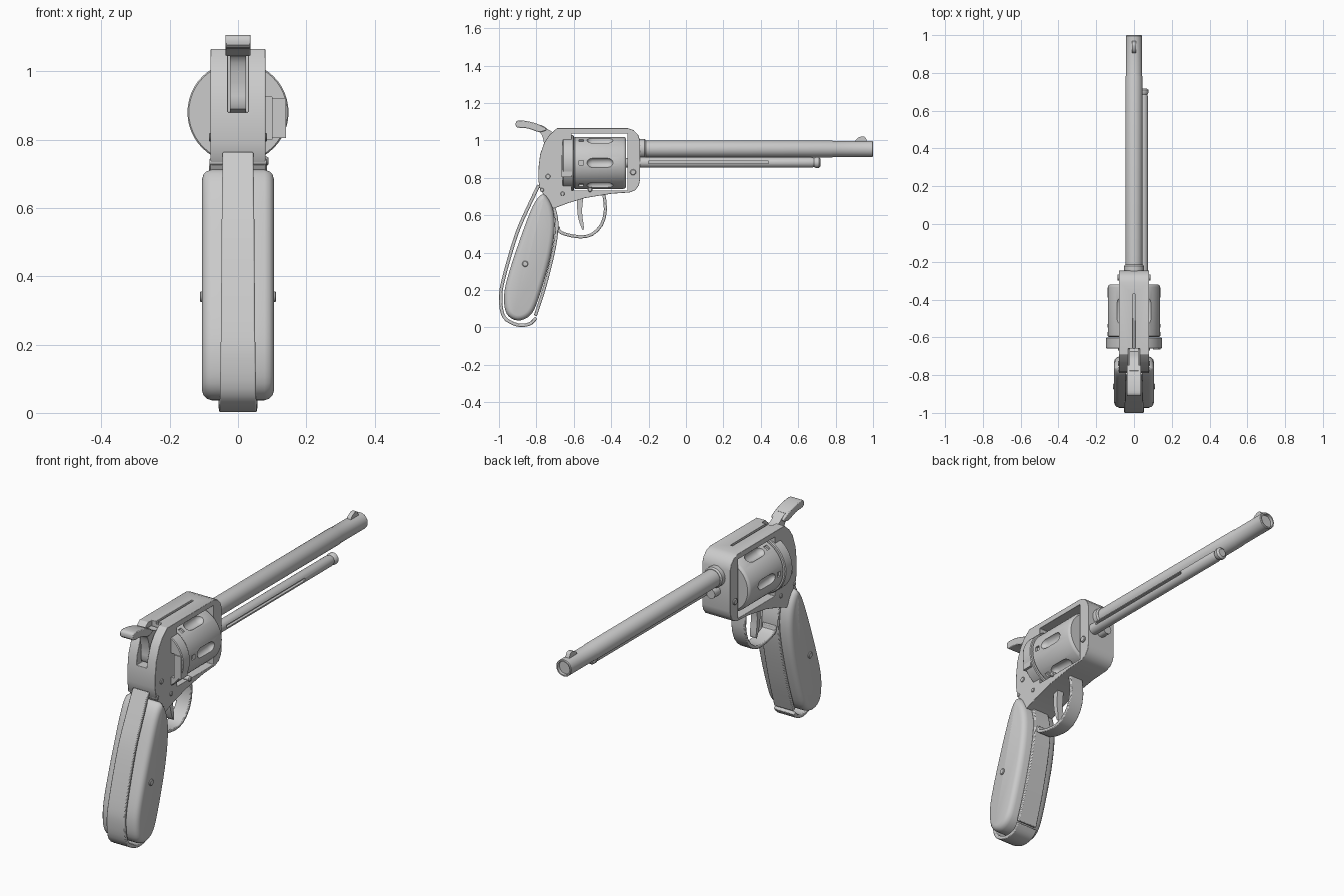
import bpy, bmesh, math
from mathutils import Vector

if "Cube" in bpy.data.objects:
    bpy.data.objects.remove(bpy.data.objects["Cube"], do_unlink=True)


def finish(obj, angle=35):
    bpy.ops.object.select_all(action='DESELECT')
    obj.select_set(True)
    bpy.context.view_layer.objects.active = obj
    bpy.ops.object.shade_smooth_by_angle(angle=math.radians(angle))
    return obj


def loft(name, rings):
    """Skin a list of equal closed rings and cap both ends."""
    bm = bmesh.new()
    rows = [[bm.verts.new(p) for p in ring] for ring in rings]
    n = len(rows[0])
    for a, b in zip(rows, rows[1:]):
        for i in range(n):
            j = (i + 1) % n
            bm.faces.new((a[i], a[j], b[j], b[i]))
    bm.faces.new(rows[0][::-1])
    bm.faces.new(rows[-1])
    bmesh.ops.recalc_face_normals(bm, faces=bm.faces)
    mesh = bpy.data.meshes.new(name)
    bm.to_mesh(mesh)
    bm.free()
    obj = bpy.data.objects.new(name, mesh)
    bpy.context.collection.objects.link(obj)
    return finish(obj)


def slab(name, outline, x0, x1):
    """Extrude a (y, z) outline across x."""
    return loft(name, [[(x, y, z) for y, z in outline] for x in (x0, x1)])


def box(name, x0, x1, y0, y1, z0, z1):
    return slab(name, [(y0, z0), (y1, z0), (y1, z1), (y0, z1)], x0, x1)


def lathe(name, profile, cx=0.0, cz=0.0, axis='Y', seg=32, cy=0.0):
    """Turn (position, radius) pairs round a line along y or x."""
    rings = []
    for t, r in profile:
        ring = []
        for i in range(seg):
            a = math.tau * i / seg
            u, v = r * math.cos(a), r * math.sin(a)
            ring.append((cx + u, t, cz + v) if axis == 'Y' else (t, cy + u, cz + v))
        rings.append(ring)
    return loft(name, rings)


def cut(obj, cutter):
    cutter.hide_render = True
    bpy.context.view_layer.objects.active = obj
    mod = obj.modifiers.new("cut", 'BOOLEAN')
    mod.operation, mod.solver, mod.object = 'DIFFERENCE', 'EXACT', cutter
    bpy.ops.object.modifier_apply(modifier=mod.name)
    bpy.data.objects.remove(cutter, do_unlink=True)
    finish(obj)


def bevel(obj, width, segments=2):
    mod = obj.modifiers.new("bevel", 'BEVEL')
    mod.width, mod.segments = width, segments
    mod.limit_method, mod.angle_limit = 'ANGLE', math.radians(40)


def spline(points, steps=4, closed=False):
    """Smooth curve through (y, z) points."""
    p = [Vector(q) for q in points]
    n = len(p)
    out = []
    for i in range(n if closed else n - 1):
        if closed:
            a, b, c, d = (p[(i + k) % n] for k in (-1, 0, 1, 2))
        else:
            a, b, c, d = (p[min(max(i + k, 0), n - 1)] for k in (-1, 0, 1, 2))
        for s in range(steps):
            t = s / steps
            out.append(0.5 * (2 * b + (c - a) * t + (2 * a - 5 * b + 4 * c - d) * t ** 2
                              + (3 * b - a - 3 * c + d) * t ** 3))
    return out if closed else out + [p[-1]]


def normals(path, closed=False):
    n = len(path)
    result = []
    for i in range(n):
        a = path[i - 1] if closed or i else path[0]
        b = path[(i + 1) % n] if closed or i < n - 1 else path[-1]
        d = (b - a).normalized()
        result.append(Vector((-d.y, d.x)))
    return result


def ribbon(name, points, thick, w0, w1, steps=4):
    """Flat strap following a path, thickened to the left of its direction."""
    path = spline(points, steps)
    rings = []
    for i, (p, n) in enumerate(zip(path, normals(path))):
        w = w0 + (w1 - w0) * i / (len(path) - 1)
        q = p + n * thick
        rings.append([(-w, p.x, p.y), (w, p.x, p.y), (w, q.x, q.y), (-w, q.x, q.y)])
    obj = loft(name, rings)
    bevel(obj, 0.004)
    return obj


AXIS = 0.88

# Frame with cylinder window, hammer slot and sighting groove
frame = slab("frame", [
    (-.69, 1.065), (-.31, 1.065), (-.28, 1.055), (-.256, 1.03), (-.246, 1.0),
    (-.246, .79), (-.252, .76), (-.27, .735), (-.30, .722), (-.40, .715),
    (-.54, .692), (-.63, .665), (-.71, .635), (-.745, .69), (-.78, .735), (-.79, .79),
    (-.788, .86), (-.78, .925), (-.757, .99), (-.73, 1.03)], -.08, .08)
window = box("window_cutter", -.2, .2, -.612, -.312, .732, 1.037)
cut(frame, window)
cut(frame, box("slot_cutter", -.03, .03, -.85, -.66, .88, 1.1))
cut(frame, box("groove_cutter", -.006, .006, -.67, -.37, 1.05, 1.1))
bevel(frame, .005)

# Recoil plate with a loading gate recess
plate = lathe("recoil_plate", [(-.66, .144), (-.656, .148), (-.604, .148), (-.6, .144)],
              cz=AXIS, seg=48)
cut(plate, box("gate_cutter", .078, .10, -.7, -.63, .80, .925))
box("loading_gate", .1, .14, -.665, -.61, .805, .922)

# Fluted cylinder on its pin
drum = lathe("cylinder", [(-.598, .134), (-.593, .139), (-.335, .139), (-.325, .135),
                          (-.32, .128)], cz=AXIS, seg=48)
capsule = [(-.531, .004), (-.526, .014), (-.515, .023), (-.50, .027),
           (-.42, .027), (-.405, .023), (-.394, .014), (-.389, .004)]
for k in range(6):
    a = math.tau * k / 6
    dx, dz = math.cos(a), math.sin(a)
    cut(drum, lathe("flute_cutter", capsule, .145 * dx, AXIS + .145 * dz, seg=16))
    notch = box("notch_cutter", -.012, .012, -.572, -.548, -.012, .012)
    notch.location = (.139 * dx, 0, AXIS + .139 * dz)
    notch.rotation_euler.y = -a
    bpy.context.view_layer.update()
    cut(drum, notch)
lathe("cylinder_pin", [(-.63, .025), (-.2, .025)], cz=AXIS, seg=20)

# Barrel, collar and front sight
lathe("barrel", [(-.26, .045), (.78, .045), (.785, .043), (.996, .043), (1.0, .04),
                 (1.0, .034), (.985, .033)], cz=.954)
lathe("barrel_collar", [(-.25, .052), (-.222, .052), (-.214, .046)], cz=.956)
slab("front_sight", spline([(.90, .985), (.912, 1.008), (.935, 1.02), (.957, 1.018),
                            (.972, .985)]), -.011, .011)

# Ejector tube with side slot
tube = lathe("ejector_tube", [(-.25, .028), (.67, .028), (.685, .024), (.695, .03),
                              (.71, .03), (.718, .02)], cx=.047, cz=.882, seg=24)
cut(tube, box("tube_cutter", .06, .1, -.2, .44, .876, .89))
lathe("ejector_rod", [(-.2, .012), (.5, .012)], cx=.047, cz=.882, seg=12)

# Hammer: body in the slot and a thumb spur
slab("hammer_body", spline([
    (-.66, .89), (-.66, 1.03), (-.715, 1.045), (-.775, 1.082), (-.80, 1.06),
    (-.775, 1.035), (-.762, 1.0), (-.755, .95), (-.75, .89)], 3, True), -.024, .024)
spur = slab("hammer_spur", spline([
    (-.91, 1.095), (-.893, 1.107), (-.834, 1.10), (-.775, 1.08), (-.745, 1.058),
    (-.785, 1.045), (-.845, 1.064), (-.903, 1.07)], 3, True), -.037, .037)
bevel(spur, .004)

# Grip with domed cheeks
outline = spline([
    (-.775, .708), (-.743, .698), (-.711, .63), (-.702, .524), (-.727, .364),
    (-.79, .15), (-.834, .064), (-.9, .037), (-.957, .07), (-.973, .15),
    (-.957, .257), (-.888, .47), (-.82, .647)], 4, True)
inward = normals(outline, True)
half = [(.105, .027), (.101, .014), (.092, .005), (.078, 0)]
sections = [(-x, d) for x, d in half] + half[::-1]
loft("grip", [[(x, *(p - n * d)) for p, n in zip(outline, inward)] for x, d in sections])

# Straps round the grip
ribbon("back_strap", [(-.795, .765), (-.85, .65), (-.915, .5), (-.985, .26), (-1.0, .15),
                      (-.98, .05), (-.904, .005), (-.834, .01), (-.795, .045)],
       .018, .045, .058)
ribbon("front_strap", [(-.797, .06), (-.743, .23), (-.695, .43), (-.682, .56), (-.70, .65)],
       .017, .055, .045)

# Trigger guard and trigger
ribbon("trigger_guard", [(-.692, .54), (-.685, .51), (-.647, .49), (-.567, .476),
                         (-.50, .489), (-.444, .545), (-.422, .63), (-.433, .725)],
       .017, .038, .038, 2)
slab("trigger", spline([(-.58, .71), (-.55, .71), (-.556, .62), (-.546, .535), (-.555, .525),
                        (-.575, .58), (-.582, .64)], 3, True), -.018, .018)

# Screws on both sides
for label, y, z, x, r in (("front", -.283, .83, .088, .016), ("rear", -.738, .807, .085, .013),
                          ("lower", -.66, .715, .085, .011), ("middle", -.77, .735, .084, .01),
                          ("grip", -.86, .34, .111, .016)):
    lathe(label + "_screw", [(-x, r * .8), (-x + .003, r), (x - .003, r), (x, r * .8)],
          cy=y, cz=z, axis='X', seg=16)
lathe("cylinder_stop", [(.055, .013), (.085, .013), (.09, .009)], cy=-.513, cz=.737,
      axis='X', seg=12)
